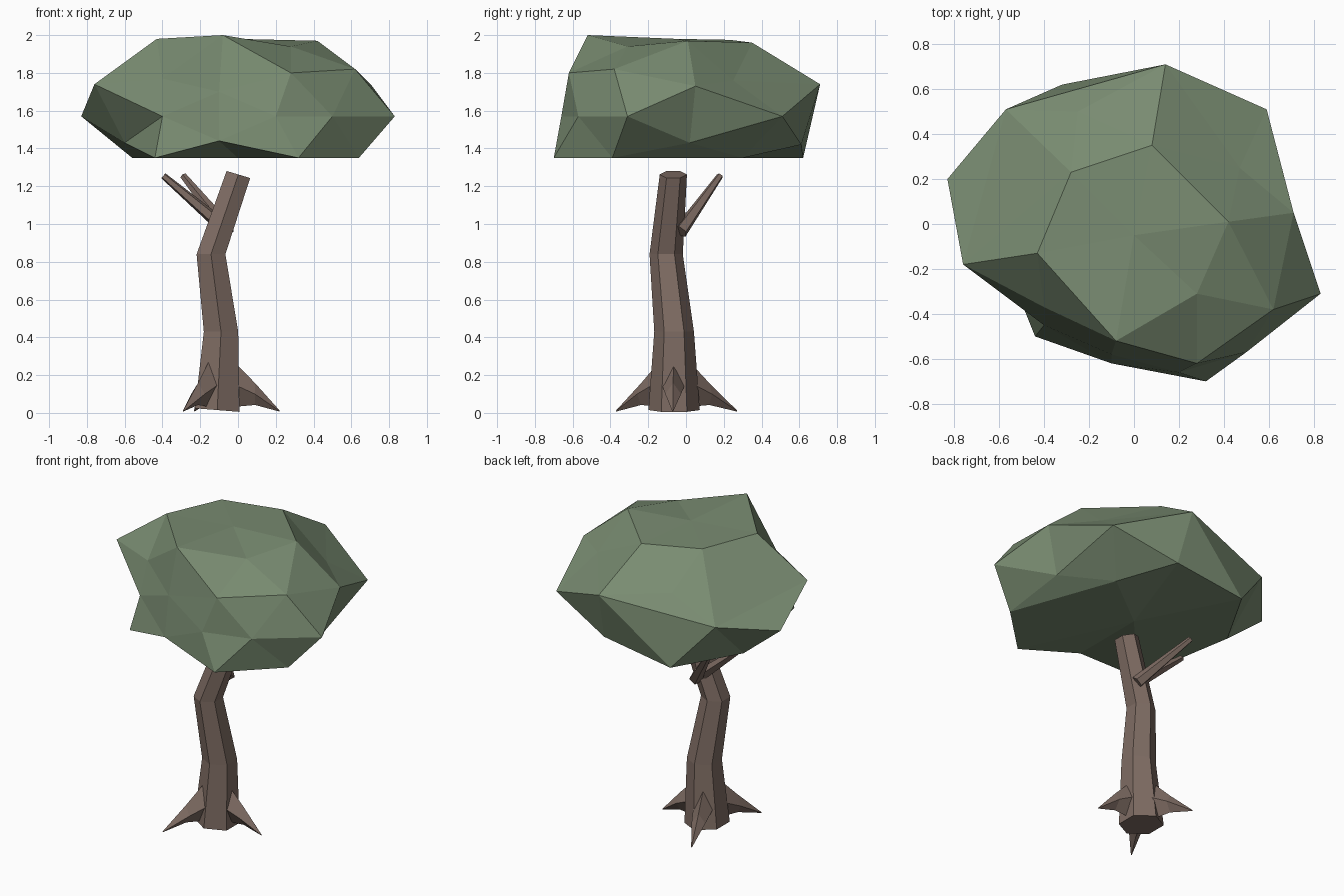
import bpy
import bmesh
import math
from mathutils import Vector

cube = bpy.data.objects.get("Cube")
if cube:
    bpy.data.objects.remove(cube, do_unlink=True)


def make_material(name, color):
    mat = bpy.data.materials.new(name)
    mat.use_nodes = True
    mat.diffuse_color = (*color, 1)
    mat.node_tree.nodes["Principled BSDF"].inputs["Base Color"].default_value = (*color, 1)
    return mat


bark = make_material("bark brown", (0.21, 0.15, 0.125))
leaf = make_material("leaf green", (0.19, 0.26, 0.165))


def finish(bm, name, mat):
    """Turn a bmesh into a flat shaded object with one material."""
    bmesh.ops.recalc_face_normals(bm, faces=bm.faces)
    mesh = bpy.data.meshes.new(name)
    bm.to_mesh(mesh)
    bm.free()
    mesh.materials.append(mat)
    obj = bpy.data.objects.new(name, mesh)
    bpy.context.collection.objects.link(obj)
    return obj


def ring(center, axis_a, axis_b, sides):
    """Points of an ellipse spanned by two half axes."""
    angles = [math.tau * i / sides for i in range(sides)]
    return [Vector(center) + axis_a * math.cos(a) + axis_b * math.sin(a) for a in angles]


def loft(name, rings, mat):
    """Skin a list of equal rings and cap both ends."""
    bm = bmesh.new()
    loops = [[bm.verts.new(p) for p in points] for points in rings]
    for low, high in zip(loops, loops[1:]):
        for i in range(len(low)):
            j = (i + 1) % len(low)
            bm.faces.new((low[i], low[j], high[j], high[i]))
    bm.faces.new(loops[0])
    bm.faces.new(loops[-1])
    return finish(bm, name, mat)


# Bent six-sided trunk: centre, radius, tilt of each ring
trunk_rings = []
for center, radius, tilt in (
    ((-0.11, -0.063, 0.015), 0.136, -0.08),
    ((-0.09, -0.063, 0.43), 0.105, 0),
    ((-0.143, -0.105, 0.84), 0.088, 0),
    ((0.002, -0.067, 1.262), 0.072, -0.3),
):
    trunk_rings.append(ring(center, Vector((0, radius, 0)),
                            Vector((radius, 0, radius * tilt)), 6))
loft("trunk", trunk_rings, bark)

# Pointed roots flaring from the trunk foot
foot = Vector((-0.11, -0.065, 0))
up = Vector((0, 0, 1))
for name, tip in (
    ("root_left", (0.22, -0.07, 0.01)),
    ("root_front", (-0.29, -0.37, 0.01)),
    ("root_back", (-0.23, 0.27, 0.01)),
):
    reach = Vector(tip) - foot
    reach.z = 0
    out = reach.normalized()
    side = out.cross(up)
    loft(name, [
        ring(foot + out * 0.07 + up * 0.16, side * 0.065, up * 0.13, 4),
        ring(foot + out * 0.2 + up * 0.1, side * 0.042, up * 0.058, 4),
        ring(Vector(tip), side * 0.003, up * 0.003, 4),
    ], bark)

# Two thin branches from a shared fork
for name, start, end in (
    ("branch_back", (-0.05, -0.03, 0.96), (-0.29, 0.18, 1.255)),
    ("branch_right", (-0.06, -0.04, 0.97), (-0.395, -0.03, 1.255)),
):
    start, end = Vector(start), Vector(end)
    side = (end - start).cross(up).normalized()
    top = side.cross(end - start).normalized()
    loft(name, [ring(p, side * r, top * r, 5) for p, r in ((start, 0.04), (end, 0.018))], bark)

# Faceted canopy: corner points grouped from the crown to the underside
crown = [(-0.08, -0.52, 2), (-0.43, -0.13, 1.98), (0.42, 0.01, 1.97),
         (0.08, 0.35, 1.96), (-0.28, 0.23, 1.975), (0, -0.05, 1.98), (0.28, -0.31, 1.94)]
shoulder = [(0.28, -0.62, 1.8), (0.62, -0.38, 1.82), (0.71, 0.05, 1.73), (0.47, 0.25, 1.76),
            (0.14, 0.71, 1.74), (-0.25, 0.5, 1.78), (-0.57, 0.51, 1.64), (-0.76, -0.18, 1.74),
            (-0.4, -0.37, 1.77), (-0.1, -0.58, 1.7)]
rim = [(0.83, -0.31, 1.57), (0.5, -0.57, 1.57), (0.59, 0.51, 1.57), (-0.83, 0.2, 1.57),
       (-0.4, -0.45, 1.57), (-0.1, -0.62, 1.44), (0.2, -0.66, 1.57)]
underside = [(0.32, -0.7, 1.35), (0.64, -0.39, 1.35), (0.62, 0.02, 1.43), (0.39, 0.3, 1.35),
             (0.17, 0.61, 1.42), (-0.32, 0.62, 1.35), (-0.56, 0.2, 1.35),
             (-0.6, -0.1, 1.43), (-0.44, -0.5, 1.35), (0, 0, 1.35)]
heart = Vector((0, 0, 1.6))
bm = bmesh.new()
corners = []
for point in crown + shoulder + rim + underside:
    spread = Vector(point) - heart
    spread.z *= 2
    corners.append((bm.verts.new(spread.normalized()), point))
# Skin the corners on a ball, then move them out to their true places
bmesh.ops.convex_hull(bm, input=bm.verts[:])
for vert, point in corners:
    vert.co = point
finish(bm, "canopy", leaf)
